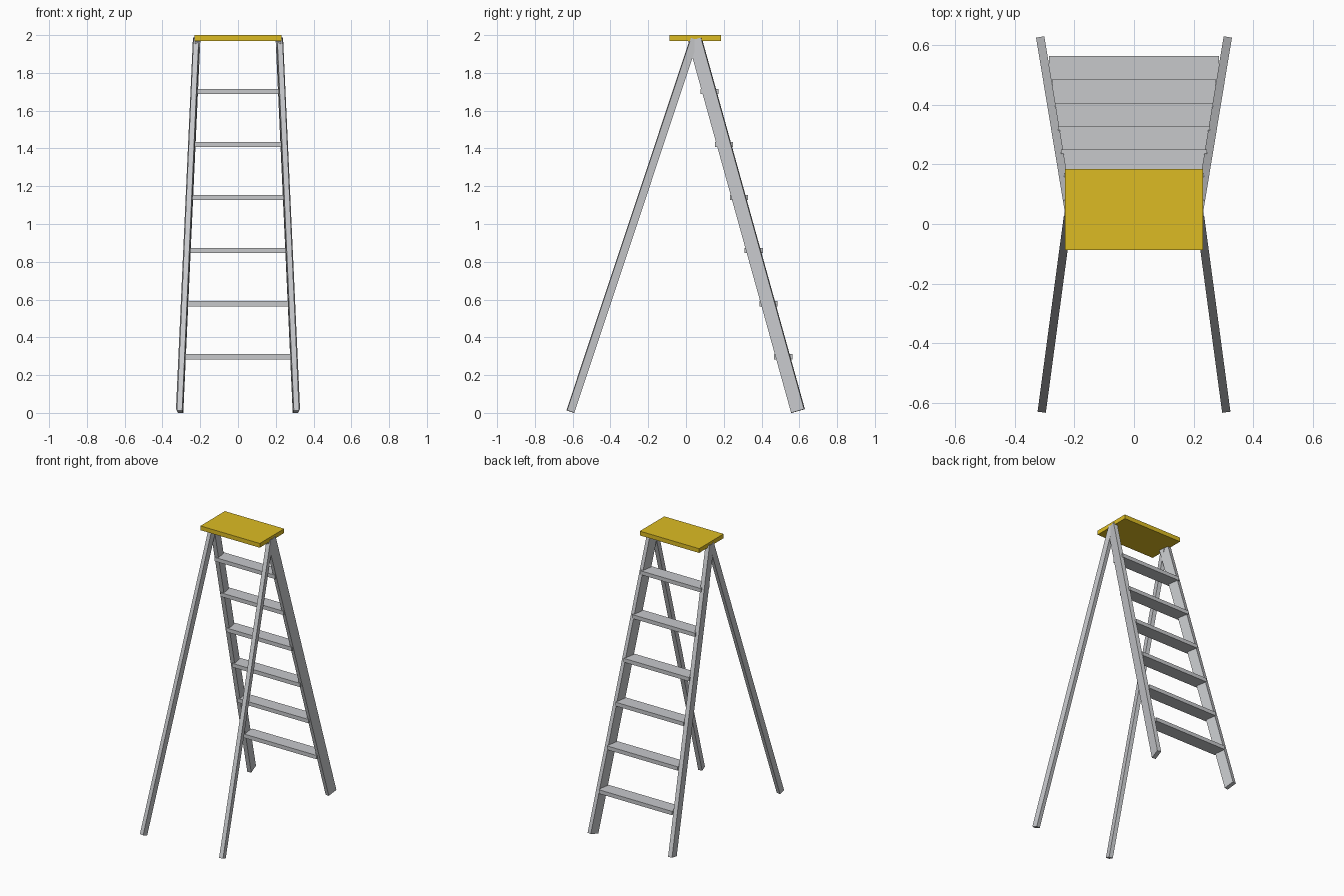
import bpy
from mathutils import Vector, Matrix

if "Cube" in bpy.data.objects:
    bpy.data.objects.remove(bpy.data.objects["Cube"], do_unlink=True)


def material(name, rgb):
    mat = bpy.data.materials.new(name)
    mat.use_nodes = True
    mat.diffuse_color = (*rgb, 1)
    mat.node_tree.nodes["Principled BSDF"].inputs["Base Color"].default_value = (*rgb, 1)
    return mat


metal = material("metal_grey", (0.57, 0.58, 0.60))
yellow = material("platform_yellow", (0.72, 0.50, 0.017))


def box(name, matrix, size, mat):
    bpy.ops.mesh.primitive_cube_add(size=1)
    obj = bpy.context.object
    obj.name = name
    obj.data.transform(matrix @ Matrix.Diagonal((*size, 1)))
    obj.data.materials.append(mat)
    return obj


def beam(name, foot, head, width, depth):
    """Straight bar from foot to head, its width kept level."""
    foot, head = Vector(foot), Vector(head)
    along = (head - foot).normalized()
    side = Vector((0, 0, 1)).cross(along).normalized()
    normal = along.cross(side)
    frame = Matrix((side, normal, along)).transposed().to_4x4()
    frame.translation = (foot + head) / 2
    box(name, frame, (width, depth, (head - foot).length), metal)


# Splayed side rails and support legs
for label, s in (("left", 1), ("right", -1)):
    beam(f"{label}_rail", (s * 0.309, 0.593, 0.010), (s * 0.219, 0.047, 1.977), 0.028, 0.072)
    beam(f"{label}_support_leg", (s * 0.307, -0.612, 0.007), (s * 0.219, 0.044, 1.979), 0.028, 0.041)

# Level treads, narrowing upward
for i in range(6):
    place = Matrix.Translation((0, 0.515 - 0.0783 * i, 0.297 + 0.281 * i))
    box(f"tread_{i + 1}", place, (2 * (0.285 - 0.01 * i), 0.096, 0.027), metal)

# Top platform
box("top_platform", Matrix.Translation((0, 0.048, 1.985)), (0.462, 0.272, 0.03), yellow)
